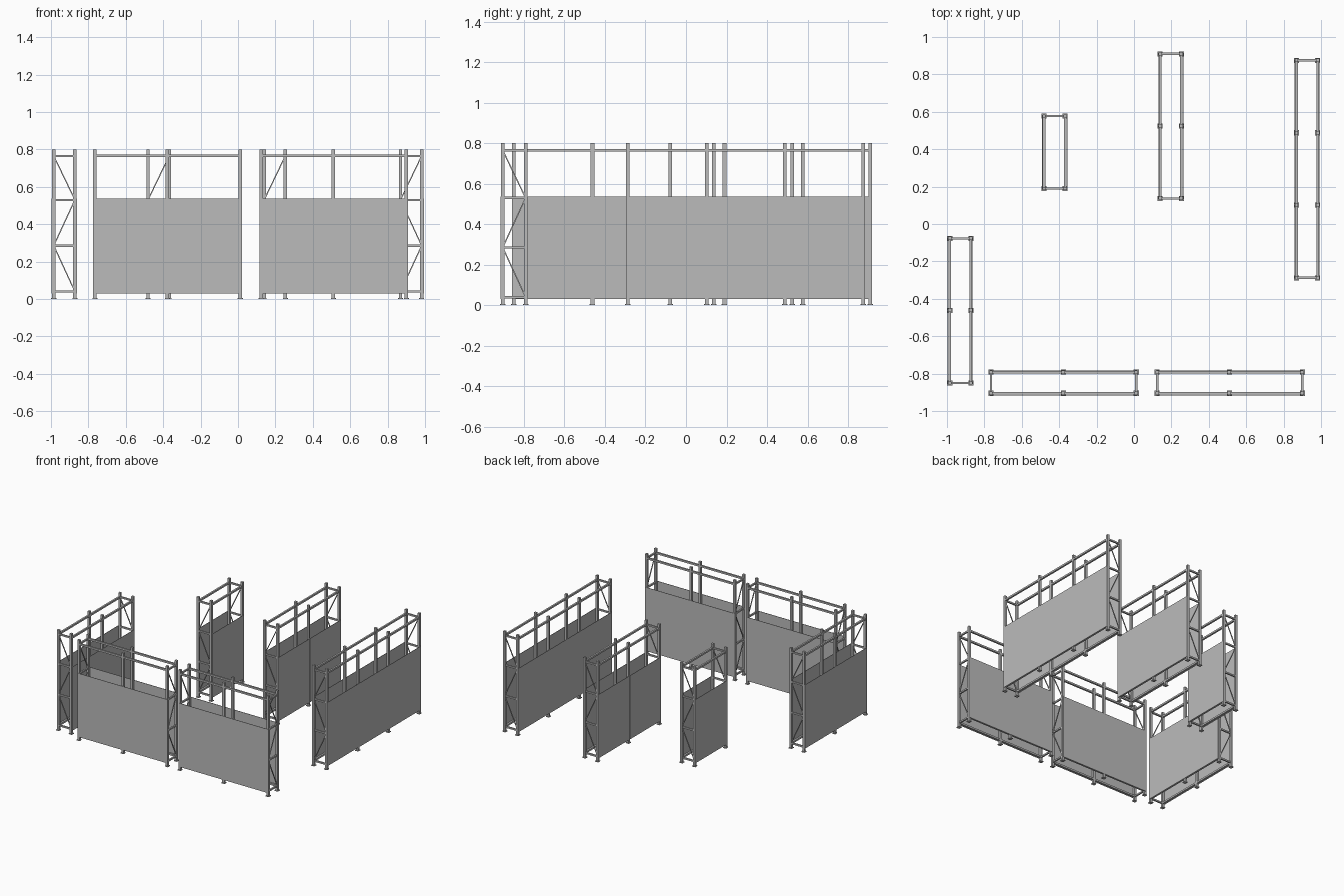
import bpy
import bmesh
from mathutils import Vector, Matrix

cube = bpy.data.objects.get("Cube")
if cube:
    bpy.data.objects.remove(cube)

HEIGHT, POST, FOOT = 0.80, 0.018, 0.027
DEPTH = 0.113
LEVELS = [0.765, 0.53, 0.285, 0.04]
PANEL_LOW, PANEL_HIGH, PANEL_THICK = 0.03, 0.537, 0.003

grey = bpy.data.materials.new("steel_grey")
grey.use_nodes = True
colour = (0.5, 0.5, 0.5, 1)
grey.diffuse_color = colour
grey.node_tree.nodes["Principled BSDF"].inputs["Base Color"].default_value = colour


def box(bm, low, high):
    """Axis-aligned box between two corners."""
    low, high = Vector(low), Vector(high)
    size = Matrix.Diagonal((high - low).to_4d())
    size[3][3] = 1
    bmesh.ops.create_cube(bm, size=1, matrix=Matrix.Translation((low + high) / 2) @ size)


def bar(bm, start, end, width):
    """Square bar from one point to another."""
    start, end = Vector(start), Vector(end)
    along = end - start
    turn = along.to_track_quat('Z', 'Y').to_matrix().to_4x4()
    size = Matrix.Diagonal((width, width, along.length, 1))
    bmesh.ops.create_cube(bm, size=1, matrix=Matrix.Translation((start + end) / 2) @ turn @ size)


def finish(bm, name, place):
    bm.transform(place)
    bmesh.ops.recalc_face_normals(bm, faces=bm.faces)
    mesh = bpy.data.meshes.new(name)
    bm.to_mesh(mesh)
    bm.free()
    mesh.materials.append(grey)
    bpy.context.collection.objects.link(bpy.data.objects.new(name, mesh))


def rack(name, posts, across, along_y, top_side, near_seams, far_seams):
    """Rack built along local x; local y is its depth, then swapped if it runs along y."""
    place = Matrix.Identity(4)
    if along_y:
        place = Matrix(((0, 1, 0, 0), (1, 0, 0, 0), (0, 0, 1, 0), (0, 0, 0, 1)))
    sides = (across, across + DEPTH)
    first, last = posts[0], posts[-1]
    h = POST / 2

    # Uprights and foot plates
    bm = bmesh.new()
    for x in posts:
        for y in sides:
            box(bm, (x - h, y - h, 0), (x + h, y + h, HEIGHT))
            f = FOOT / 2
            box(bm, (x - f, y - f, 0), (x + f, y + f, 0.006))
    finish(bm, name + "_posts", place)

    # Long rails at the top and bottom
    bm = bmesh.new()
    for y in sides:
        for z in (LEVELS[0], LEVELS[-1]):
            bar(bm, (first, y, z), (last, y, z), 0.014)
    finish(bm, name + "_rails", place)

    # Zigzag braced end frames
    bm = bmesh.new()
    for x in (first, last):
        for z in LEVELS:
            bar(bm, (x, sides[0], z), (x, sides[1], z), 0.012)
        for i in range(len(LEVELS) - 1):
            a = (top_side + i) % 2
            bar(bm, (x, sides[a], LEVELS[i]), (x, sides[1 - a], LEVELS[i + 1]), 0.006)
    finish(bm, name + "_end_frames", place)

    # Thin cladding sheets, split at the seams
    bm = bmesh.new()
    gap = 0.0015
    for y, out, seams in ((sides[0], -1, near_seams), (sides[1], 1, far_seams)):
        inner = y + out * h
        outer = inner + out * PANEL_THICK
        stops = [first - 0.006] + seams + [last + 0.006]
        for a, b in zip(stops, stops[1:]):
            box(bm, (a + gap, min(inner, outer), PANEL_LOW),
                (b - gap, max(inner, outer), PANEL_HIGH))
    finish(bm, name + "_panels", place)


rack("left_rack", [-0.85, -0.462, -0.077], -0.985, True, 0, [-0.462], [])
rack("front_right_rack", [-0.765, -0.378, 0.012], -0.905, False, 0, [], [])
rack("front_left_rack", [0.124, 0.51, 0.90], -0.905, False, 0, [0.51], [])
rack("short_rack", [0.19, 0.577], -0.481, True, 1, [], [])
rack("centre_rack", [0.137, 0.525, 0.91], 0.14, True, 1, [0.525], [0.525])
rack("right_rack", [-0.288, 0.102, 0.488, 0.875], 0.869, True, 1, [0.102], [])
